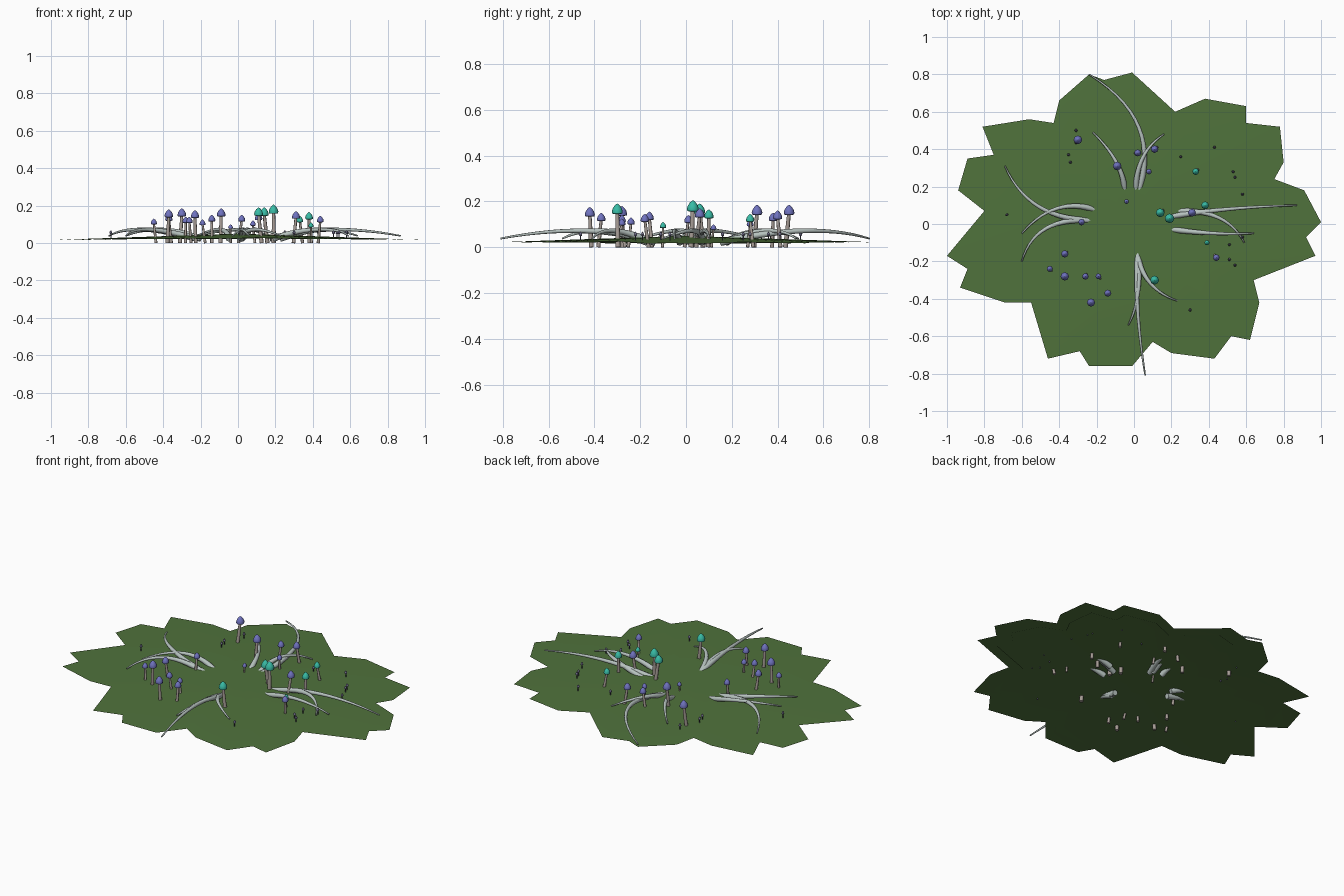
import bpy, bmesh, math, random
from mathutils import Vector

random.seed(4)
cube = bpy.data.objects.get("Cube")
if cube:
    bpy.data.objects.remove(cube, do_unlink=True)


def material(name, red, green, blue):
    mat = bpy.data.materials.new(name)
    mat.use_nodes = True
    colour = (red, green, blue, 1)
    mat.diffuse_color = colour
    mat.node_tree.nodes["Principled BSDF"].inputs["Base Color"].default_value = colour
    return mat


GRASS = material("moss green", .08, .17, .045)
ROOT = material("pale grey root", .47, .54, .52)
STEM = material("warm grey stem", .38, .33, .30)
PURPLE = material("purple cap", .16, .17, .52)
TEAL = material("teal cap", .04, .50, .38)
SPROUT = material("muted mauve sprout", .16, .15, .25)


def finish(bm, name, mat, angle):
    bmesh.ops.recalc_face_normals(bm, faces=bm.faces)
    mesh = bpy.data.meshes.new(name)
    bm.to_mesh(mesh)
    bm.free()
    mesh.materials.append(mat)
    obj = bpy.data.objects.new(name, mesh)
    bpy.context.collection.objects.link(obj)
    bpy.ops.object.select_all(action='DESELECT')
    obj.select_set(True)
    bpy.context.view_layer.objects.active = obj
    bpy.ops.object.shade_smooth_by_angle(angle=math.radians(angle))
    return obj


def tube(name, path, radii, mat, sides=8):
    """Closed round body swept along a path, with one radius per point."""
    bm = bmesh.new()
    rings = []
    for i, point in enumerate(path):
        ahead = path[min(i + 1, len(path) - 1)]
        behind = path[max(i - 1, 0)]
        turn = (ahead - behind).to_track_quat('Z', 'Y')
        ring = []
        for s in range(sides):
            a = math.tau * s / sides
            ring.append(bm.verts.new(point + turn @ Vector((math.cos(a), math.sin(a), 0)) * radii[i]))
        rings.append(ring)
    for low, high in zip(rings, rings[1:]):
        for s in range(sides):
            n = (s + 1) % sides
            bm.faces.new((low[s], low[n], high[n], high[s]))
    bm.faces.new(rings[0])
    bm.faces.new(rings[-1])
    return finish(bm, name, mat, 50)


# Ragged ground patch: shallow open cone over a smaller lower sheet
OUTLINE = [
    (-.01, .81), (.22, .60), (.38, .67), (.60, .63), (.60, .54), (.78, .52), (.80, .33),
    (.75, .24), (.91, .18), (1, .01), (.92, -.07), (.97, -.17), (.64, -.30), (.67, -.42),
    (.62, -.62), (.52, -.60), (.43, -.72), (.20, -.69), (.10, -.63), (-.01, -.76),
    (-.24, -.76), (-.29, -.68), (-.46, -.72), (-.55, -.42), (-.69, -.42), (-.93, -.34),
    (-.89, -.24), (-1, -.17), (-.80, .07), (-.94, .18), (-.89, .35), (-.75, .37),
    (-.81, .52), (-.56, .56), (-.43, .54), (-.40, .66), (-.24, .80), (-.16, .77)]


def ground(name, scale, drop):
    bm = bmesh.new()
    centre = bm.verts.new((0, 0, .05 - drop))
    rim = [bm.verts.new((x * scale, y * scale, .05 - drop - .034 * scale * math.hypot(x, y)))
           for x, y in OUTLINE]
    for a, b in zip(rim, rim[1:] + rim[:1]):
        bm.faces.new((centre, b, a))
    obj = finish(bm, name, GRASS, 30)
    if obj.data.polygons[0].normal.z < 0:
        obj.data.flip_normals()


ground("ground_patch", 1, 0)
ground("ground_under_sheet", .88, .004)

# Arching roots: start, middle and tip in plan
ROOTS = [
    ((.03, .19), (.02, .53), (-.24, .80)), ((-.05, .19), (-.10, .34), (-.22, .49)),
    ((.01, .19), (.05, .36), (.16, .48)), ((-.22, .08), (-.42, .08), (-.60, -.05)),
    ((-.25, .02), (-.52, .10), (-.69, .31)), ((-.25, .02), (-.48, -.03), (-.60, -.20)),
    ((.20, .04), (.51, .08), (.87, .10)), ((.25, .07), (.46, .03), (.59, -.10)),
    ((.21, -.03), (.43, -.05), (.64, -.05)), ((.02, -.16), (.02, -.46), (.06, -.81)),
    ((.02, -.17), (.09, -.32), (.23, -.41)), ((.02, -.19), (.02, -.38), (-.03, -.54))]

STEPS = 14
for number, root in enumerate(ROOTS):
    start, middle, tip = [Vector((x, y, z)) for (x, y), z in zip(root, (.03, .072, .038))]
    bend = middle * 2 - (start + tip) / 2
    path, radii = [], []
    for i in range(STEPS + 1):
        t = -.05 + 1.05 * i / STEPS
        path.append(start * (1 - t) ** 2 + bend * 2 * t * (1 - t) + tip * t * t)
        radii.append(.016 - .012 * max(t, 0))
    tube(f"root_{number}", path, radii, ROOT)


# Mushrooms: slightly leaning stem and a pointed dome cap
def mushroom(name, x, y, height, cap_mat):
    radius = .125 * height
    under = Vector((x, y, height - 1.9 * radius))
    lean = Vector((random.uniform(-.02, .02), random.uniform(-.02, .02), 0))
    foot = Vector((x, y, 0)) + lean
    tube(name + "_stem", [foot, foot.lerp(under, .5), under + Vector((0, 0, radius * .5))],
         [radius * .48, radius * .42, radius * .34], STEM)
    profile = [(0, .6), (.1, .95), (.5, 1), (1, .85), (1.5, .52), (1.8, .2), (1.9, .03)]
    tube(name + "_cap", [under + Vector((0, 0, h * radius)) for h, r in profile],
         [r * radius for h, r in profile], cap_mat)


PURPLE_SPOTS = [
    (-.30, .45, .185), (-.09, .31, .185), (.02, .38, .15), (.11, .40, .16), (.08, .28, .12),
    (-.04, .12, .10), (.31, .06, .17), (.44, -.18, .145), (-.37, -.16, .155),
    (-.45, -.24, .13), (-.37, -.28, .18), (-.26, -.28, .14), (-.19, -.28, .125),
    (-.23, -.42, .175), (-.14, -.37, .15), (-.28, .01, .14)]
TEAL_SPOTS = [(.14, .06, .19), (.19, .03, .205), (.11, -.30, .19), (.33, .28, .145),
              (.38, .10, .165), (.39, -.10, .11)]
for i, spot in enumerate(PURPLE_SPOTS):
    mushroom(f"purple_mushroom_{i}", *spot, PURPLE)
for i, spot in enumerate(TEAL_SPOTS):
    mushroom(f"teal_mushroom_{i}", *spot, TEAL)

# Tiny sprouts
SPROUTS = [(-.31, .50), (-.35, .37), (-.34, .33), (-.68, .05), (.25, .36), (.43, .41),
           (.53, .28), (.54, .25), (.58, .16), (.51, -.11), (.51, -.19), (.54, -.22),
           (.30, -.46), (.58, -.07)]
for i, (x, y) in enumerate(SPROUTS):
    tube(f"sprout_{i}", [Vector((x, y, z)) for z in (.02, .048, .052, .06, .068)],
         [.003, .003, .008, .007, .001], SPROUT, 6)
